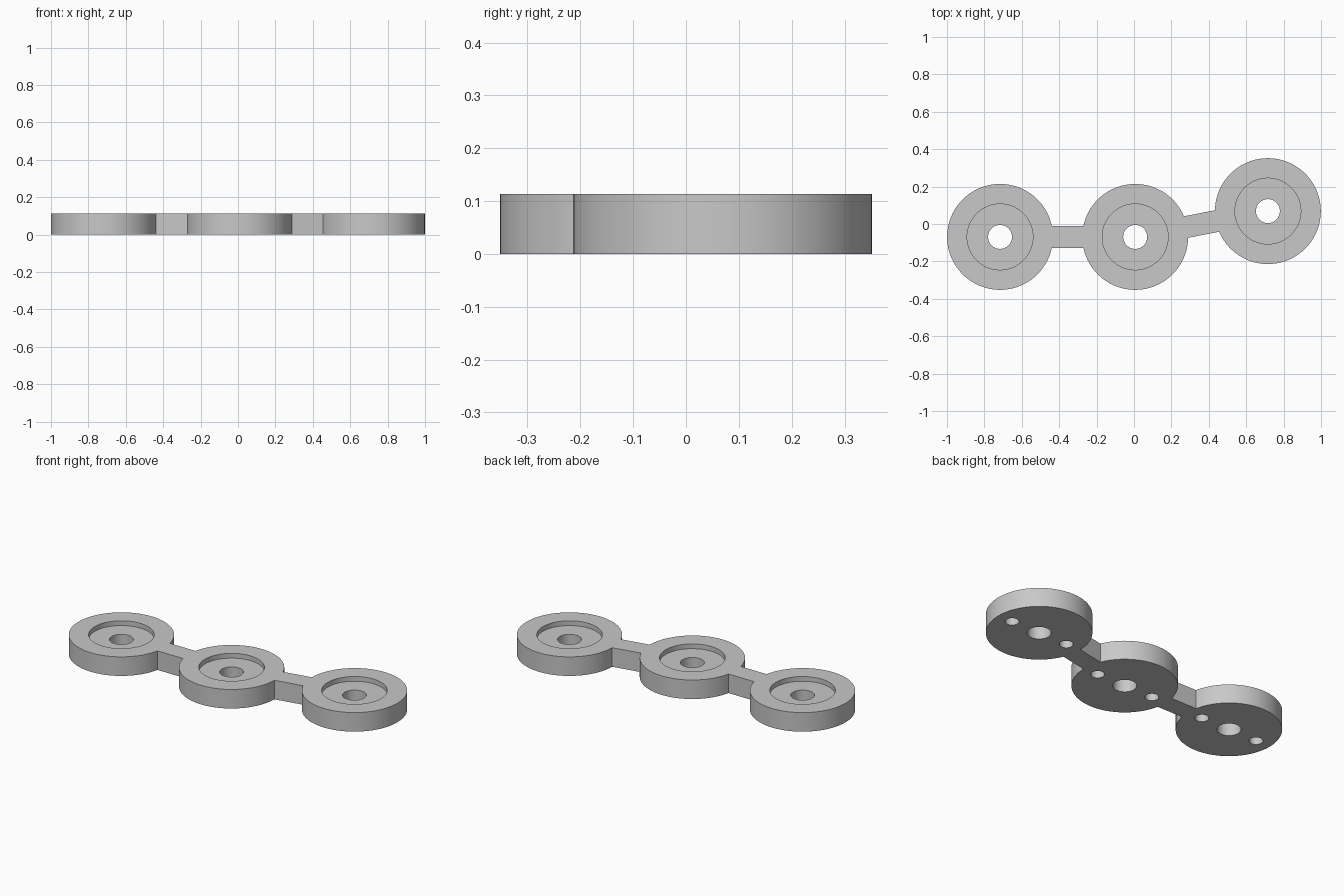
import bpy, bmesh, math
from math import pi

cube = bpy.data.objects.get("Cube")
if cube:
    bpy.data.objects.remove(cube, do_unlink=True)

R, H = 0.283, 0.113              # disc radius and plate thickness
BAR = 0.117                      # width of the connecting bars
LINK, TILT = 0.7227, math.radians(11)
MID = (0.0064, -0.069)
CENTRES = [(MID[0] - LINK, MID[1]), MID,
           (MID[0] + LINK * math.cos(TILT), MID[1] + LINK * math.sin(TILT))]

grey = bpy.data.materials.new("plain grey")
grey.use_nodes = True
grey.diffuse_color = (0.58, 0.58, 0.58, 1)
grey.node_tree.nodes["Principled BSDF"].inputs["Base Color"].default_value = (0.58, 0.58, 0.58, 1)


def arc(c, r, a0, a1):
    """Points counter-clockwise round c, from angle a0 to a1."""
    n = max(2, round(abs(a1 - a0) / (2 * pi) * 96))
    return [(c[0] + r * math.cos(a0 + (a1 - a0) * i / n),
             c[1] + r * math.sin(a0 + (a1 - a0) * i / n)) for i in range(n + 1)]


def prisms(name, outlines, z0, z1):
    """One object made of flat outlines extruded from z0 to z1."""
    bm = bmesh.new()
    for pts in outlines:
        face = bm.faces.new([bm.verts.new((x, y, z0)) for x, y in pts])
        ext = bmesh.ops.extrude_face_region(bm, geom=[face], use_keep_orig=True)
        for v in ext["geom"]:
            if isinstance(v, bmesh.types.BMVert):
                v.co.z = z1
    bmesh.ops.recalc_face_normals(bm, faces=bm.faces)
    mesh = bpy.data.meshes.new(name)
    bm.to_mesh(mesh)
    bm.free()
    mesh.materials.append(grey)
    ob = bpy.data.objects.new(name, mesh)
    bpy.context.collection.objects.link(ob)
    return ob


# Plate: three discs joined by two bars, as one continuous outline
a = math.asin(BAR / 2 / R)
left, mid, right = CENTRES
outline = (arc(left, R, a, 2 * pi - a)
           + arc(mid, R, pi + a, 2 * pi + TILT - a)
           + arc(right, R, pi + TILT + a, 3 * pi + TILT - a)
           + arc(mid, R, TILT + a, pi - a))
plate = prisms("linked_disc_plate", [outline], 0, H)


def circles(r, offsets=(0,)):
    return [arc((x + dx, y), r, 0, 2 * pi)[:-1] for x, y in CENTRES for dx in offsets]


# Round recesses on top, centre bores, and paired blind holes underneath
cutters = [prisms("recess_cutter", circles(0.176), H * 0.75, H + 0.1),
           prisms("bore_cutter", circles(0.064), -0.1, H + 0.1),
           prisms("pin_hole_cutter", circles(0.037, (-0.188, 0.188)), -0.1, H * 0.5)]

bpy.ops.object.select_all(action='DESELECT')
plate.select_set(True)
bpy.context.view_layer.objects.active = plate
for cutter in cutters:
    mod = plate.modifiers.new(cutter.name, 'BOOLEAN')
    mod.operation = 'DIFFERENCE'
    mod.solver = 'EXACT'
    mod.object = cutter
    bpy.ops.object.modifier_apply(modifier=mod.name)
    bpy.data.objects.remove(cutter, do_unlink=True)

bpy.ops.object.shade_smooth_by_angle(angle=math.radians(30))
